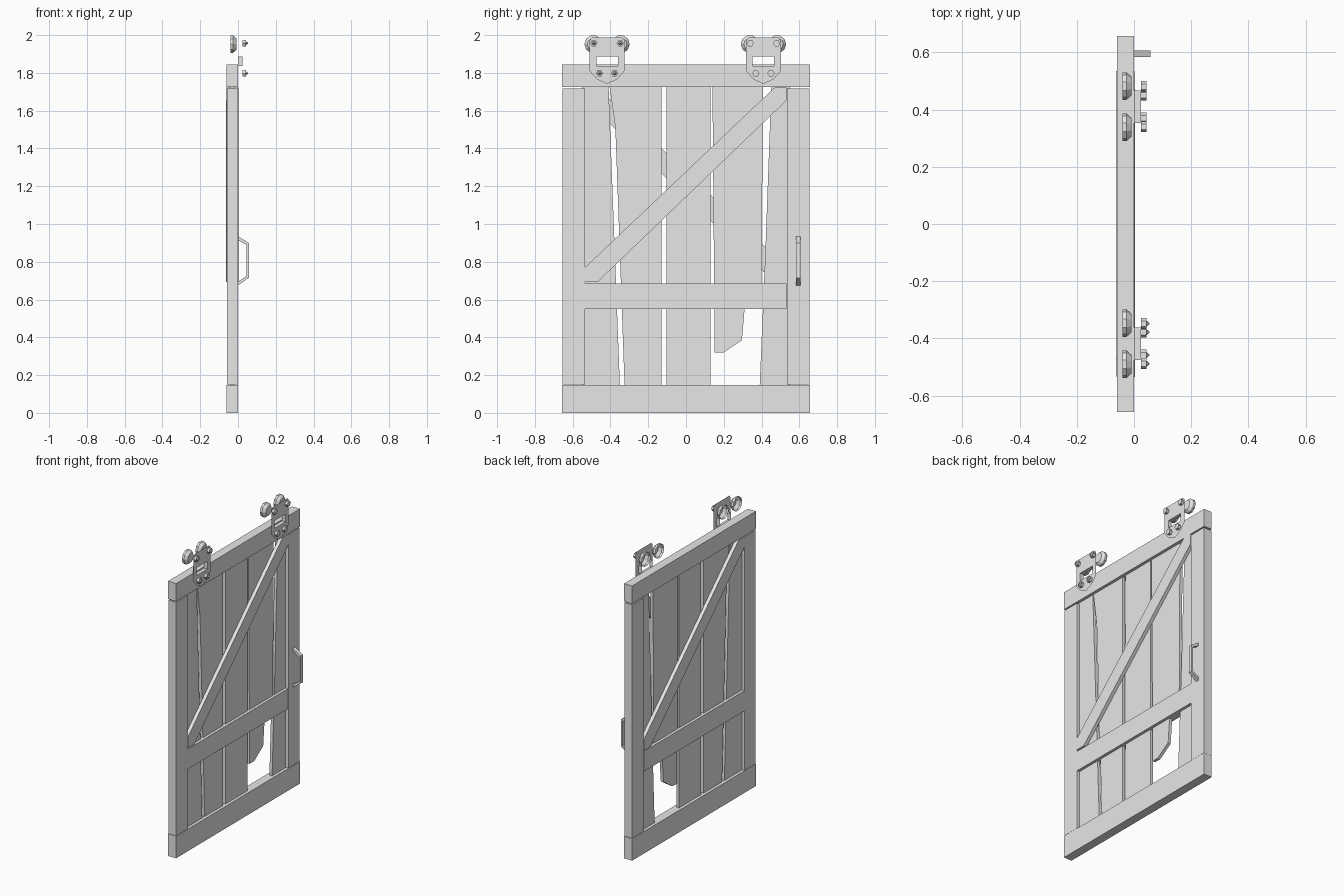
import bpy, bmesh, math
from mathutils import Matrix, Vector

cube = bpy.data.objects.get("Cube")
if cube:
    bpy.data.objects.remove(cube, do_unlink=True)

grey = bpy.data.materials.new("plain grey")
grey.use_nodes = True
grey.diffuse_color = (0.8, 0.8, 0.8, 1)
grey.node_tree.nodes["Principled BSDF"].inputs["Base Color"].default_value = (0.8, 0.8, 0.8, 1)


def finish(name, bm):
    bmesh.ops.recalc_face_normals(bm, faces=bm.faces)
    mesh = bpy.data.meshes.new(name)
    bm.to_mesh(mesh)
    bm.free()
    mesh.materials.append(grey)
    obj = bpy.data.objects.new(name, mesh)
    bpy.context.collection.objects.link(obj)
    return obj


def board(name, x0, x1, outline):
    """Extrude a (y, z) outline between two x positions."""
    bm = bmesh.new()
    face = bm.faces.new([bm.verts.new((x0, y, z)) for y, z in outline])
    new = bmesh.ops.extrude_face_region(bm, geom=[face])["geom"]
    bmesh.ops.translate(bm, vec=(x1 - x0, 0, 0),
                        verts=[v for v in new if isinstance(v, bmesh.types.BMVert)])
    return finish(name, bm)


def rect(y0, y1, z0, z1):
    return [(y0, z0), (y1, z0), (y1, z1), (y0, z1)]


def cone(bm, sides, r0, r1, x0, x1, y, z):
    """Cylinder or cone lying along x, from x0 to x1."""
    place = Matrix.Translation(((x0 + x1) / 2, y, z)) @ Matrix.Rotation(math.pi / 2, 4, "Y")
    return bmesh.ops.create_cone(bm, cap_ends=True, segments=sides, radius1=r0, radius2=r1,
                                 depth=x1 - x0, matrix=place)


# Outer frame
board("bottom_rail", -0.06, 0, rect(-0.657, 0.657, 0, 0.148))
board("top_rail", -0.06, 0, rect(-0.657, 0.657, 1.725, 1.845))
for name, side in (("right_stile", -1), ("left_stile", 1)):
    board(name, -0.059, -0.001, rect(*sorted((side * 0.535, side * 0.655)), 0.15, 1.717))
board("middle_rail", -0.059, -0.001, rect(-0.535, 0.532, 0.55, 0.685))

# Diagonal braces, crossing on opposite faces
brace = [(-0.535, 0.77), (-0.535, 0.693), (-0.468, 0.693),
         (0.533, 1.655), (0.533, 1.722), (0.468, 1.722)]
board("front_brace", -0.02, 0.003, brace)
board("back_brace", -0.063, -0.04, [(-y, z) for y, z in brace])

# Worn planks, one of them broken short
low, high = 0.14, 1.73
planks = [
    [(-0.55, low), (-0.35, low), (-0.39, 1.2), (-0.41, high), (-0.55, high)],
    [(-0.325, low), (-0.13, low), (-0.13, high), (-0.405, high), (-0.374, 1.51)],
    rect(-0.103, 0.13, low, high),
    [(0.152, 0.32), (0.2, 0.32), (0.296, 0.385), (0.31, 0.55), (0.4, 0.65),
     (0.407, high), (0.14, high)],
    [(0.39, low), (0.55, low), (0.55, high), (0.452, high), (0.42, 0.85)],
]
for i, outline in enumerate(planks):
    board(f"plank_{i + 1}", -0.04, -0.02, outline)

# Pull handle
outer = [(0, 0.935), (0.057, 0.9), (0.057, 0.715), (0, 0.675)]
inner = [(0, 0.695), (0.045, 0.724), (0.045, 0.89), (0, 0.915)]
bm = bmesh.new()
face = bm.faces.new([bm.verts.new((x, 0.583, z)) for x, z in outer + inner])
new = bmesh.ops.extrude_face_region(bm, geom=[face])["geom"]
bmesh.ops.translate(bm, vec=(0, 0.024, 0), verts=[v for v in new if isinstance(v, bmesh.types.BMVert)])
finish("pull_handle", bm)


# Hanger plate: thin sheet with a slot whose walls reach back to the door
def hanger_plate(name, yc):
    half = [(0, 1.742), (0.052, 1.765), (0.092, 1.81), (0.092, 1.972), (0.077, 1.988)]
    outline = half + [(-y, z) for y, z in reversed(half[1:])]
    bm = bmesh.new()
    loops = []
    for ring in (outline, rect(-0.057, 0.057, 1.836, 1.888)):
        verts = [bm.verts.new((0.025, yc + y, z)) for y, z in ring]
        loops.append([bm.edges.new((v, verts[i - 1])) for i, v in enumerate(verts)])
    bmesh.ops.triangle_fill(bm, edges=loops[0] + loops[1], use_beauty=True,
                            normal=Vector((1, 0, 0)))
    new = bmesh.ops.extrude_edge_only(bm, edges=loops[1])["geom"]
    bmesh.ops.translate(bm, vec=(-0.025, 0, 0),
                        verts=[v for v in new if isinstance(v, bmesh.types.BMVert)])
    bmesh.ops.dissolve_limit(bm, angle_limit=0.01, verts=bm.verts, edges=bm.edges)
    finish(name, bm)


for side, yc, studs in (("right", -0.418, True), ("left", 0.41, False)):
    hanger_plate(f"{side}_hanger_plate", yc)

    # Hexagonal bolt heads, with pointed studs on one hanger
    bm = bmesh.new()
    for dy, z in ((-0.07, 1.957), (0.07, 1.957), (-0.04, 1.798), (0.04, 1.798)):
        cone(bm, 6, 0.019, 0.019, 0.025, 0.043, yc + dy, z)
        if studs:
            cone(bm, 6, 0.011, 0.002, 0.043, 0.054, yc + dy, z)
    finish(f"{side}_hanger_bolts", bm)

    # Tapered rollers, hollow at the back
    bm = bmesh.new()
    for dy in (-0.072, 0.072):
        cone(bm, 10, 0.048, 0.032, -0.026, -0.008, yc + dy, 1.952)
        cone(bm, 10, 0.048, 0.048, -0.041, -0.026, yc + dy, 1.952)
    bmesh.ops.remove_doubles(bm, verts=bm.verts, dist=0.0005)
    caps = [f for f in bm.faces if len(f.verts) > 4 and f.calc_center_median().x < -0.01]
    bmesh.ops.delete(bm, geom=caps, context="FACES")
    finish(f"{side}_rollers", bm)
